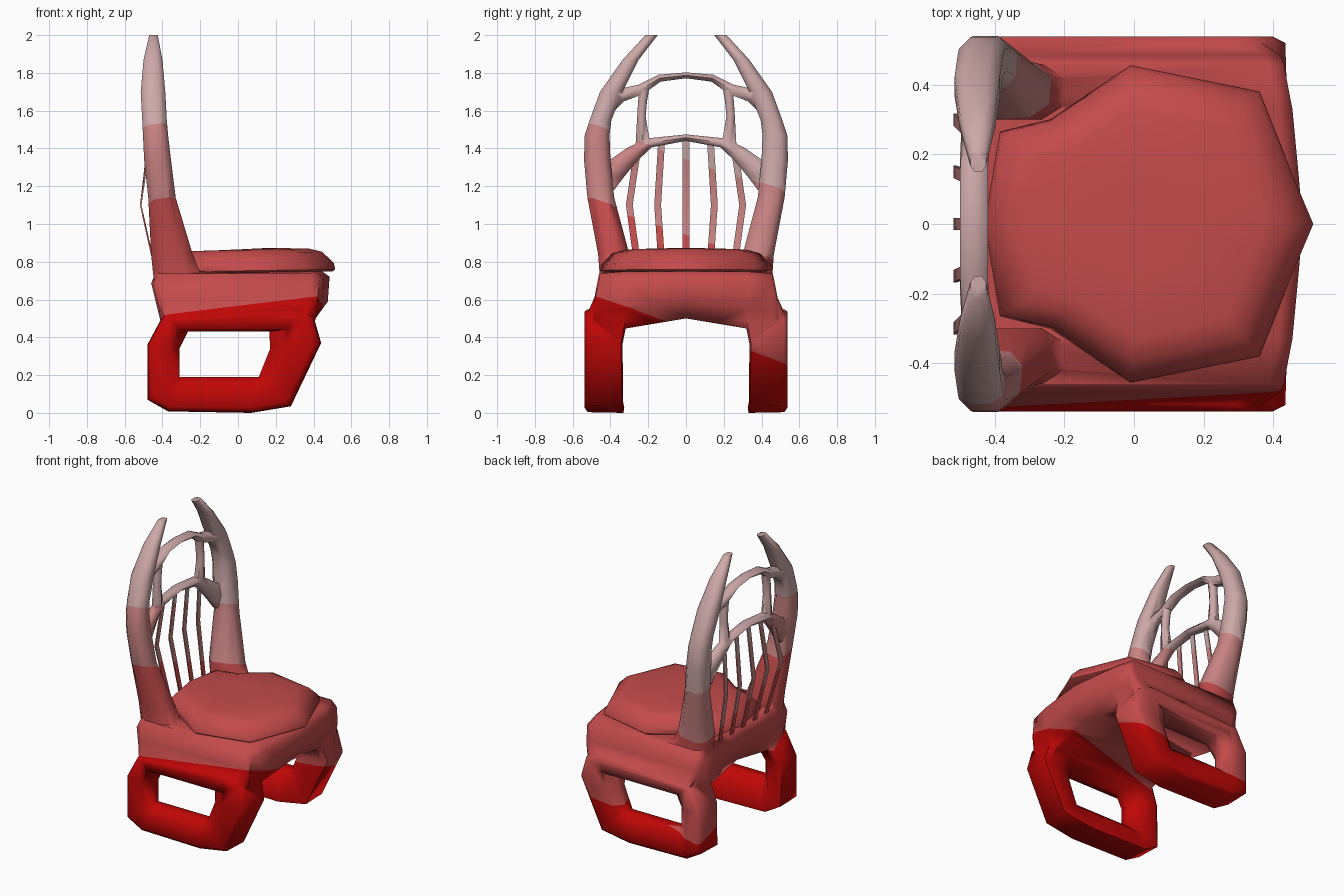
import bpy, bmesh, math
from mathutils import Vector

if "Cube" in bpy.data.objects:
    bpy.data.objects.remove(bpy.data.objects["Cube"])


def make_mat(name, rgb):
    m = bpy.data.materials.new(name)
    m.diffuse_color = (*rgb, 1)
    m.use_nodes = True
    m.node_tree.nodes["Principled BSDF"].inputs["Base Color"].default_value = m.diffuse_color
    return m


MATS = [make_mat("bright red", (0.53, 0.002, 0.002)),
        make_mat("soft red", (0.55, 0.07, 0.07)),
        make_mat("dusty pink", (0.58, 0.225, 0.225)),
        make_mat("pale pink", (0.61, 0.39, 0.39))]

# Colour bands are separated by parallel tilted planes
BAND = Vector((-0.14, 0.35, 1.0))
LEVELS = (0.39, 1.01, 1.41)


def finish(ob, angle=60):
    """Cut the mesh at the band planes, colour the faces, shade it."""
    ob.data.materials.clear()
    for m in MATS:
        ob.data.materials.append(m)
    bm = bmesh.new()
    bm.from_mesh(ob.data)
    for lv in LEVELS:
        bmesh.ops.bisect_plane(bm, geom=bm.verts[:] + bm.edges[:] + bm.faces[:],
                               plane_co=BAND * (lv / BAND.length_squared), plane_no=BAND, dist=1e-5)
    for f in bm.faces:
        v = f.calc_center_median().dot(BAND)
        f.material_index = sum(v > lv for lv in LEVELS)
    bm.to_mesh(ob.data)
    bm.free()
    bpy.ops.object.select_all(action='DESELECT')
    ob.select_set(True)
    bpy.context.view_layer.objects.active = ob
    bpy.ops.object.shade_smooth_by_angle(angle=math.radians(angle))


def loft(name, rings, closed=False):
    """Skin a list of equal-length point rings into a solid."""
    bm = bmesh.new()
    vs = [[bm.verts.new(p) for p in r] for r in rings]
    n = len(vs[0])
    pairs = list(zip(vs, vs[1:])) + ([(vs[-1], vs[0])] if closed else [])
    for a, b in pairs:
        for i in range(n):
            j = (i + 1) % n
            bm.faces.new((a[i], a[j], b[j], b[i]))
    if not closed:
        bm.faces.new(vs[0])
        bm.faces.new(vs[-1])
    bmesh.ops.recalc_face_normals(bm, faces=bm.faces[:])
    bmesh.ops.triangulate(bm, faces=bm.faces[:])
    me = bpy.data.meshes.new(name)
    bm.to_mesh(me)
    bm.free()
    ob = bpy.data.objects.new(name, me)
    bpy.context.collection.objects.link(ob)
    return ob


def rod(name, path, hx, sides=6):
    """Tube along (x, y, z, radius) points lying roughly in the yz plane."""
    rings = []
    for k, p in enumerate(path):
        a, b = path[max(k - 1, 0)], path[min(k + 1, len(path) - 1)]
        dy, dz = b[1] - a[1], b[2] - a[2]
        l = math.hypot(dy, dz)
        ny, nz = -dz / l, dy / l
        m = 1.41 if sides == 4 else 1
        angs = [2 * math.pi * (i + 0.5) / sides for i in range(sides)]
        rings.append([(p[0] + hx * m * math.sin(t), p[1] + ny * p[3] * m * math.cos(t),
                       p[2] + nz * p[3] * m * math.cos(t)) for t in angs])
    return loft(name, rings)


def mirrored(half):
    """Complete a half path that ends at y = 0."""
    return half + [(x, -y, z, r) for x, y, z, r in half[-2::-1]]


# Seat base: sections across y (y, bottom, top, front x, back x)
HALF = [(.535, .44, .50, .34, -.38), (.485, .43, .61, .42, -.42), (.46, .43, .738, .43, -.45),
        (.33, .445, .748, .455, -.46), (.15, .475, .75, .472, -.455), (.0, .50, .75, .485, -.45)]
rings = []
for y, zb, zt, xf, xb in HALF + [(-h[0], *h[1:]) for h in HALF[-2::-1]]:
    h = zt - zb
    rings.append([(x, y, z) for x, z in (
        (xb + .06, zb), (xf - .08, zb), (xf - .01, zb + h * .35), (xf, zt - h * .12),
        (xf - .04, zt), (xb + .03, zt), (xb, zt - h * .2))])
frame = loft("chair_frame", rings)
parts = []

# Leg loops: outer and inner outline pairs (x, z)
LEG = [((-.48, .07), (-.31, .19)), ((-.37, .008), (-.29, .19)), ((.07, 0), (.08, .19)),
       ((.28, .035), (.11, .19)), ((.44, .37), (.17, .34)), ((.40, .51), (.165, .455)),
       ((.30, .55), (.14, .457)), ((-.40, .51), (-.26, .44)), ((-.48, .36), (-.31, .34))]
# t from inner to outer outline, and y; the inner side bulges at mid height
LEG_SECTION = [(0, .425), (0, .49), (.3, .532), (.85, .538), (.98, .52), (1, .355), (.85, .345), (.3, .36)]


def leg_point(o, i, s, t, y):
    z = i[1] + (o[1] - i[1]) * t
    if .3 < y < .4:
        y += .02 - abs(z - .22) * .2
    return (i[0] + (o[0] - i[0]) * t, s * y, z)


# Back posts: z, inner y, outer y, front x, back x
POST = [(.60, .30, .465, -.16, -.43), (.74, .30, .458, -.20, -.45), (.84, .30, .465, -.24, -.46),
        (1.14, .38, .522, -.33, -.475), (1.34, .40, .54, -.355, -.497), (1.47, .405, .536, -.37, -.503),
        (1.55, .395, .51, -.377, -.507), (1.70, .335, .455, -.385, -.515),
        (1.87, .25, .335, -.40, -.50), (2.0, .15, .215, -.425, -.47)]
OCT = [(1, .5), (.5, 1), (-.5, 1), (-1, .5), (-1, -.5), (-.5, -1), (.5, -1), (1, -.5)]

for s, side in ((-1, "right"), (1, "left")):
    parts.append(loft(side + "_leg_loop",
                      [[leg_point(o, i, s, t, y) for t, y in LEG_SECTION] for o, i in LEG], closed=True))
    parts.append(loft(side + "_back_post",
                      [[((f + b) / 2 + (f - b) / 2 * u, s * ((yi + yo) / 2 + (yo - yi) / 2 * v), z)
                        for u, v in OCT] for z, yi, yo, f, b in POST]))

# Back rails
parts.append(rod("upper_rail", mirrored([(-.45, .42, 1.62, .05), (-.45, .345, 1.682, .042),
                                         (-.455, .24, 1.712, .032), (-.46, .14, 1.772, .022),
                                         (-.46, 0, 1.787, .018)]), .04))
parts.append(rod("lower_rail", mirrored([(-.44, .43, 1.235, .085), (-.445, .36, 1.30, .066),
                                         (-.455, .28, 1.372, .05), (-.46, .19, 1.43, .029),
                                         (-.46, 0, 1.457, .02)]), .04))

# Struts between the rails
for s, side in ((-1, "right"), (1, "left")):
    parts.append(rod(side + "_strut", [(-.452, s * .222, 1.71, .03), (-.452, s * .23, 1.65, .027),
                                       (-.452, s * .236, 1.57, .026), (-.454, s * .228, 1.42, .045)], .032))

# Fuse the frame into one skin
for p in parts:
    mod = frame.modifiers.new("fuse", 'BOOLEAN')
    mod.operation = 'UNION'
    mod.solver = 'EXACT'
    mod.object = p
dg = bpy.context.evaluated_depsgraph_get()
frame.data = bpy.data.meshes.new_from_object(frame.evaluated_get(dg))
frame.modifiers.clear()
for p in parts:
    bpy.data.objects.remove(p)
finish(frame, 75)

# Seat cushion: one outline scaled at several heights
OUT = [(-.43, 0), (-.385, .265), (-.24, .30), (-.01, .455), (.36, .38), (.46, .13), (.515, 0)]
OUT += [(x, -y) for x, y in OUT[-2:0:-1]]
finish(loft("seat_cushion", [[(.02 + (x - .02) * k, y * k, z + .015 * x) for x, y in OUT]
                             for z, k in ((.742, .97), (.752, 1), (.785, .985), (.845, .86),
                                          (.862, .72), (.866, .3))]))

# Five bent flat spindles
for i in range(-2, 3):
    finish(rod("spindle_%d" % (i + 3), [(-.435, i * .125, .74, .018), (-.515, i * .15, 1.10, .018),
                                        (-.475, i * .13, 1.445 - .018 * i * i, .018)], .004, sides=4))
